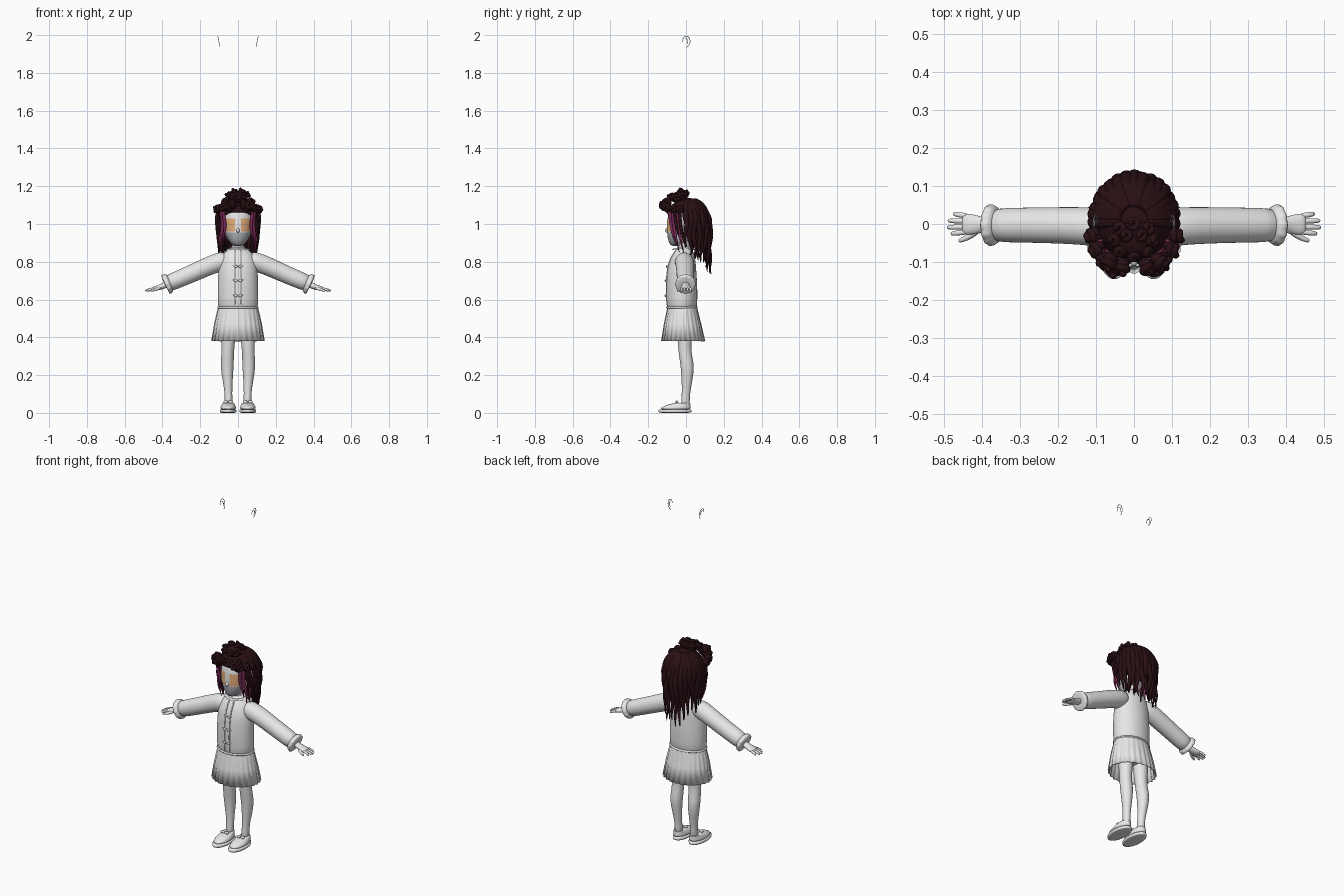
import bpy, bmesh, math, random
from mathutils import Vector

random.seed(4)
if "Cube" in bpy.data.objects:
    bpy.data.objects.remove(bpy.data.objects["Cube"])


def material(name, rgb):
    m = bpy.data.materials.new(name)
    m.use_nodes = True
    m.diffuse_color = (*rgb, 1)
    m.node_tree.nodes["Principled BSDF"].inputs["Base Color"].default_value = (*rgb, 1)
    return m


WHITE = material("plain white", (0.8, 0.8, 0.8))
GREY = material("lower face grey", (0.4, 0.42, 0.45))
HAIR = material("dark maroon", (0.022, 0.005, 0.007))
PINK = material("magenta streak", (0.23, 0.025, 0.11))
AMBER = material("eye amber", (0.78, 0.42, 0.2))


def finish(bm, name, mat, subsurf=0):
    bmesh.ops.recalc_face_normals(bm, faces=bm.faces)
    for f in bm.faces:
        f.smooth = True
    me = bpy.data.meshes.new(name)
    bm.to_mesh(me)
    bm.free()
    me.materials.append(mat)
    ob = bpy.data.objects.new(name, me)
    bpy.context.collection.objects.link(ob)
    if subsurf:
        mod = ob.modifiers.new("smooth", 'SUBSURF')
        mod.levels = mod.render_levels = subsurf
    return ob


def loft(name, pts, mat, ref=None, sides=14, sub=1, caps=True, pleats=0, depth=0.0):
    """Skin rings (x, y, z, ru, rv): level rings without ref, else rings across the path."""
    bm = bmesh.new()
    rings = []
    for i, (x, y, z, ru, rv) in enumerate(pts):
        u, v = Vector((1, 0, 0)), Vector((0, 1, 0))
        if ref:
            a, b = pts[max(i - 1, 0)], pts[min(i + 1, len(pts) - 1)]
            t = (Vector(b[:3]) - Vector(a[:3])).normalized()
            u = t.cross(Vector(ref)).normalized()
            v = t.cross(u)
        ring = []
        for k in range(sides):
            a = math.tau * k / sides
            w = 1 + depth * math.cos(pleats * a) * i / (len(pts) - 1)
            ring.append(bm.verts.new(Vector((x, y, z)) + w * (u * ru * math.cos(a) + v * rv * math.sin(a))))
        rings.append(ring)
    for r, q in zip(rings, rings[1:]):
        for k in range(sides):
            bm.faces.new((r[k], r[k - 1], q[k - 1], q[k]))
    if caps:
        bm.faces.new(rings[0])
        bm.faces.new(rings[-1])
    return finish(bm, name, mat, sub)


def tube(name, path, r, mat, ref, sides=6):
    return loft(name, [(*p, r, r) for p in path], mat, ref, sides)


def ball(name, loc, scale, mat):
    bm = bmesh.new()
    bmesh.ops.create_icosphere(bm, subdivisions=3, radius=1)
    for v in bm.verts:
        v.co = Vector(loc) + v.co * Vector(scale)
    return finish(bm, name, mat)


# Head with grey lower face, neck
head = loft("head", [(0, -.05, .882, .018, .022), (0, -.05, .895, .038, .04), (0, -.032, .925, .06, .066),
                     (0, -.022, .955, .073, .079), (0, -.012, .99, .08, .088), (0, -.003, 1.04, .087, .096),
                     (0, 0, 1.09, .078, .086), (0, 0, 1.125, .04, .045)], WHITE, sides=24)
head.data.materials.append(GREY)
for f in head.data.polygons:
    if f.center.z < .955 and f.center.y < -.05:
        f.material_index = 1
loft("neck", [(0, -.01, .83, .036, .034), (0, -.012, .88, .031, .03), (0, -.015, .93, .033, .033)], WHITE)
ball("nose", (0, -.1, .966), (.009, .011, .012), WHITE)

# Eye plates wrapped on the face
for s, side in ((1, "left"), (-1, "right")):
    bm = bmesh.new()
    bmesh.ops.create_grid(bm, x_segments=8, y_segments=8, size=.5)
    for v in bm.verts:
        v.co = Vector((s * (.037 + v.co.x * .046), -.2, .995 + v.co.y * .07))
    eye = finish(bm, side + "_eye", AMBER)
    wrap = eye.modifiers.new("wrap", 'SHRINKWRAP')
    wrap.target, wrap.wrap_method = head, 'PROJECT'
    wrap.use_project_x, wrap.use_project_y, wrap.use_project_z = False, True, False
    wrap.use_positive_direction = True
    wrap.wrap_mode, wrap.offset = 'ABOVE_SURFACE', .003

# Jacket, collar, front edges and toggles
loft("jacket", [(0, -.022, .55, .1, .074), (0, -.022, .556, .108, .082), (0, -.022, .65, .109, .084),
                (0, -.024, .74, .106, .08), (0, -.02, .8, .1, .072), (0, -.013, .84, .083, .057),
                (0, -.01, .868, .05, .042), (0, -.01, .88, .038, .036)], WHITE, sides=24)
loft("collar", [(0, -.012, .865, .04, .04), (0, -.014, .873, .058, .054), (0, -.014, .862, .064, .058)],
     WHITE, sides=48, caps=False, pleats=12, depth=.08)
loft("jacket_hem", [(0, -.022, .548, .108, .081), (0, -.022, .558, .112, .086), (0, -.022, .57, .108, .082)],
     WHITE, sides=24)
for x in (-.016, .016):
    tube("jacket_edge", [(x, -.1, .56), (x, -.105, .65), (x, -.102, .74), (x, -.09, .8), (x, -.068, .84),
                         (x, -.05, .866)], .004, WHITE, (1, 0, 0))
for z, y in ((.62, -.106), (.7, -.105), (.775, -.098)):
    tube("toggle_cord", [(-.03, y + .002, z + .004), (0, y - .004, z), (.03, y + .002, z + .004)], .004,
         WHITE, (0, 0, 1))
    for x in (-.012, .012):
        ball("toggle", (x, y - .003, z), (.009, .005, .007), WHITE)

# Pleated skirt and hips
skirt = loft("skirt", [(0, -.02, .57, .1, .076), (0, -.02, .55, .107, .08), (0, -.018, .47, .124, .097),
                       (0, -.015, .38, .137, .113)], WHITE, sides=96, sub=0, caps=False, pleats=24, depth=.035)
thick = skirt.modifiers.new("cloth", 'SOLIDIFY')
thick.thickness = .004
loft("hips", [(0, -.015, .56, .09, .065), (0, -.012, .5, .095, .065), (0, -.008, .45, .08, .055),
              (0, -.005, .43, .05, .035)], WHITE)

# Limbs, shoes and floating ear rims, once per side
for s, side in ((1, "left"), (-1, "right")):
    loft(side + "_leg", [(s * x, y, z, r, q) for x, y, z, r, q in (
        (.05, -.008, .48, .046, .048), (.052, -.006, .39, .039, .039), (.054, -.008, .33, .033, .034),
        (.057, .006, .26, .036, .037), (.057, .008, .21, .032, .034), (.052, .002, .13, .022, .024),
        (.05, -.002, .08, .02, .022), (.05, -.004, .03, .023, .026))], WHITE)
    loft(side + "_shoe_sole", [(s * .052, -.058, z, r, q) for z, r, q in (
        (0, .038, .08), (.002, .044, .088), (.016, .045, .089), (.02, .042, .086))], WHITE, sides=24)
    loft(side + "_shoe", [(s * .052, y, z, r, q) for y, z, r, q in (
        (-.058, .015, .043, .086), (-.054, .03, .042, .08), (-.036, .045, .035, .058),
        (-.01, .056, .028, .034), (-.008, .05, .022, .028))], WHITE, sides=24)
    tube(side + "_shoe_strap", [(s * .052 + .031 * x, -.045 + .012 * abs(x), .054 - .018 * x * x)
                                for x in (-1, -.5, 0, .5, 1)], .006, WHITE, (0, 1, 0))
    for x in (-.013, .013):
        ball(side + "_shoe_bow", (s * .052 + x, -.05, .058), (.013, .007, .008), WHITE)

    loft(side + "_sleeve", [(s * x, y, z, r, r) for x, y, z, r in (
        (.05, -.012, .81, .04), (.085, -.01, .803, .052), (.14, -.004, .785, .05), (.25, -.003, .735, .047),
        (.34, -.003, .697, .046), (.378, -.003, .681, .043))], WHITE, (0, 1, 0), sides=20)
    loft(side + "_cuff", [(s * x, -.003, z, r, r) for x, z, r in (
        (.355, .691, .045), (.37, .685, .054), (.384, .679, .056), (.386, .678, .04))],
        WHITE, (0, 1, 0), sides=48, pleats=12, depth=.05)
    loft(side + "_palm", [(s * x, y, z, r, q) for x, y, z, r, q in (
        (.36, -.002, .688, .019, .021), (.395, -.002, .672, .016, .019), (.42, -.002, .663, .014, .028),
        (.445, 0, .658, .012, .029), (.452, 0, .656, .008, .026))], WHITE, (0, 1, 0))
    for y, tip in ((.024, .476), (.008, .49), (-.008, .492), (-.023, .482)):
        loft(side + "_finger", [(s * .435, y * .9, .659, .008, .008), (s * .462, y, .656, .0075, .0075),
                                (s * (tip - .006), y * 1.1, .648, .007, .007),
                                (s * tip, y * 1.1, .645, .004, .004)], WHITE, (0, 1, 0), sides=8)
    loft(side + "_thumb", [(s * .405, -.012, .664, .01, .01), (s * .43, -.032, .655, .009, .009),
                           (s * .455, -.043, .648, .007, .007), (s * .462, -.045, .646, .004, .004)],
         WHITE, (0, 0, 1), sides=8)
    ball(side + "_ear", (s * .088, .004, .985), (.012, .02, .03), WHITE)

    # Thin open rims hovering high above the head
    for name, path in (("outer", ((-.02, 1.962), (-.017, 1.985), (0, 1.998), (.018, 1.988), (.025, 1.965),
                                  (.014, 1.943), (.002, 1.935))),
                       ("inner", ((-.008, 1.982), (.006, 1.982), (.011, 1.966), (.005, 1.95)))):
        tube(side + "_ear_rim_" + name, [(s * (.095 + .2 * (z - 1.935)), y, z) for y, z in path],
             .002, WHITE, (1, 0, 0))

# Hair cap, open over the face
bm = bmesh.new()
bmesh.ops.create_uvsphere(bm, u_segments=48, v_segments=32, radius=1)
for v in bm.verts:
    v.co = Vector((0, .008, 1.03)) + v.co * Vector((.11, .106, .108))
low = [f for f in bm.faces if f.calc_center_median().z < (1.065 if f.calc_center_median().y < .015 else .95)]
bmesh.ops.delete(bm, geom=low, context='FACES')
cap = finish(bm, "hair_cap", HAIR)
cap.modifiers.new("thickness", 'SOLIDIFY').thickness = .012


def strand(name, a, tip, out, width, mat):
    """Wavy lock falling from the crown at angle a from the back."""
    sx, cy = math.sin(a), math.cos(a)
    phase = random.uniform(0, 6)
    pts = [(.03 * sx, .012 + .03 * cy, 1.135, width * .5, .008),
           (.08 * sx, .012 + .076 * cy, 1.108, width, .013),
           (.105 * sx, .01 + .1 * cy, 1.06, width, .015)]
    n = 9
    for i in range(1, n + 1):
        t = i / n
        wave = .009 * math.sin(phase + 11 * t) * min(1, 2 * t)
        r = out * (1 - .12 * t)
        taper = 1 - .85 * t ** 2
        pts.append((r * sx + wave * cy, .01 + r * cy + .008 * math.sin(phase + 8 * t) + .02 * t * max(cy, 0),
                    1.06 + (tip - 1.06) * t, width * taper, .014 * taper))
    loft(name, pts, mat, (sx, cy, 0), sides=8)


# Long locks round the back and sides in two layers
for i in range(17):
    a = math.radians(-96 + 12 * i)
    strand("back_lock", a, .85 - .11 * max(math.cos(a), 0) + random.uniform(-.025, .03), .113, .018, HAIR)
for i in range(10):
    a = math.radians(-80 + 17.8 * i)
    strand("inner_lock", a, .83 + random.uniform(-.04, .04), .096, .02, HAIR)

# Face framing locks: dark outside, magenta inside
for s in (1, -1):
    for x, y, tip, w, mat in ((.102, -.035, .87, .011, HAIR), (.096, -.06, .9, .01, HAIR),
                              (.086, -.07, .85, .01, PINK), (.073, -.087, .885, .009, PINK),
                              (.094, -.045, .84, .009, PINK)):
        drop = tip - 1.09
        pts = [(s * (x * (.9 + .1 * min(1, 4 * t)) + .006 * math.sin(9 * t + x * 90)),
                y + .035 * t ** 2, 1.09 + drop * t, w * (1.1 - t ** 3), .008 * (1.1 - t ** 3))
               for t in (0, .15, .3, .45, .6, .75, .9, 1)]
        loft("face_lock", pts, mat, (s * .6, -.8, 0), sides=8)


def curl(name, c, r, thick, axis):
    """Coiled lock: one and a half turns of a tube round an axis."""
    n = Vector(axis).normalized()
    u = n.orthogonal().normalized()
    v = n.cross(u)
    path = [Vector(c) + (u * math.cos(k * .7) + v * math.sin(k * .7)) * r * (1 - .035 * k) + n * .0015 * k
            for k in range(15)]
    tube(name, path, thick, HAIR, n, 8)


# Curled fringe along the forehead
for s in (1, -1):
    for x, y, z, r in ((.052, -.113, 1.095, .021), (.075, -.095, 1.085, .02), (.03, -.11, 1.105, .018),
                       (.095, -.065, 1.08, .019), (.062, -.098, 1.115, .02), (.106, -.03, 1.075, .017)):
        curl("fringe_curl", (s * x, y, z), r, .011, (s * x * 1.5, y, .03))
        ball("fringe_core", (s * x, y + .006, z), (r, r * .8, r), HAIR)
    loft("parted_fringe", [(s * .005, -.088, 1.115, .012, .008), (s * .025, -.106, 1.09, .016, .009),
                           (s * .055, -.1, 1.066, .014, .009), (s * .075, -.085, 1.045, .004, .004)],
         HAIR, (0, -1, 0), sides=8)

# Curly bun on top
ball("bun_core", (0, -.04, 1.14), (.05, .045, .03), HAIR)
for i in range(8):
    a = math.tau * i / 8
    curl("bun_curl", (.044 * math.cos(a), -.042 + .036 * math.sin(a), 1.146 + .01 * math.sin(a)), .016, .0095,
         (math.cos(a), math.sin(a), 1.2))
for x in (-.018, .018):
    curl("bun_top_curl", (x, -.03, 1.164), .015, .009, (x * 8, .1, 1))
